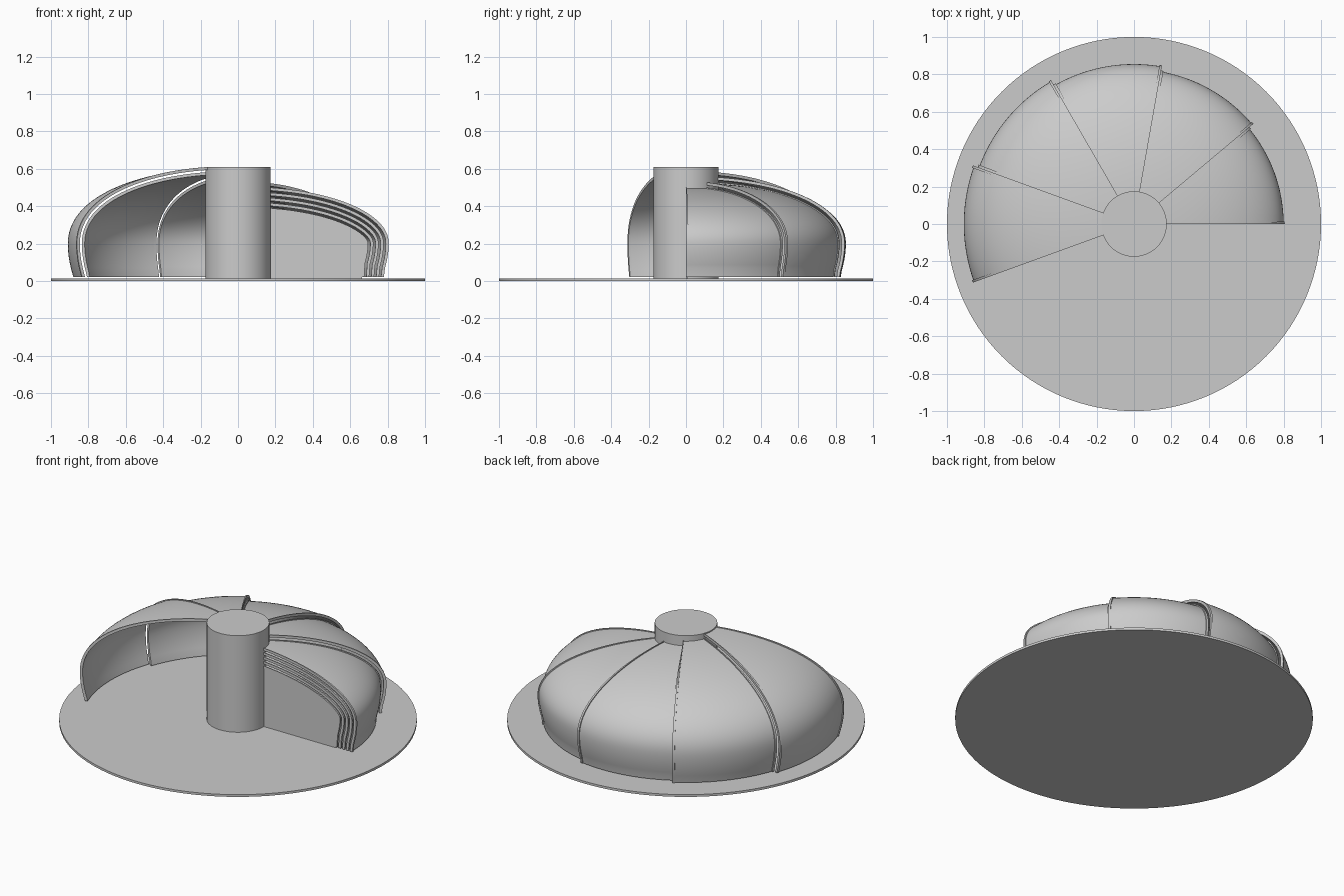
import bpy, bmesh, math
from mathutils import Vector
from mathutils.geometry import interpolate_bezier

if "Cube" in bpy.data.objects:
    bpy.data.objects.remove(bpy.data.objects["Cube"])

COL_R, FLOOR, STEP, THICK, LIP = 0.173, 0.02, 0.0275, 0.010, 0.006

# Master section of the largest shell: shoulder curve, then tucked-in skirt
V = lambda r, z: Vector((r, z))
curve = interpolate_bezier(V(.175, .603), V(.55, .58), V(.91, .45), V(.91, .2), 28)
curve += interpolate_bezier(V(.91, .2), V(.91, .13), V(.895, .07), V(.88, .02), 9)[1:]


def section(inset):
    """Master section moved inward along its normals."""
    pts = []
    for i, p in enumerate(curve):
        d = (curve[min(i + 1, len(curve) - 1)] - curve[max(i - 1, 0)]).normalized()
        q = p - V(-d.y, d.x) * inset
        pts.append([max(q.x, COL_R), max(q.y, FLOOR)])
    pts[0][0] = COL_R
    pts[-1][1] = FLOOR
    return pts


def sweep(bm, outline, a0, a1, steps):
    """Solid made by turning a closed outline from angle a0 to a1."""
    rings = []
    for s in range(steps + 1):
        a = math.radians(a0 + (a1 - a0) * s / steps)
        rings.append([bm.verts.new((r * math.cos(a), r * math.sin(a), z)) for r, z in outline])
    n = len(outline)
    for A, B in zip(rings, rings[1:]):
        for i in range(n):
            j = (i + 1) % n
            bm.faces.new((A[i], A[j], B[j], B[i]))
    h = n // 2
    for R in (rings[0], rings[-1]):
        for i in range(h - 1):
            bm.faces.new((R[i], R[i + 1], R[n - 2 - i], R[n - 1 - i]))


def finish(bm, name, angle=30):
    bmesh.ops.recalc_face_normals(bm, faces=bm.faces)
    me = bpy.data.meshes.new(name)
    bm.to_mesh(me)
    bm.free()
    ob = bpy.data.objects.new(name, me)
    bpy.context.collection.objects.link(ob)
    bpy.ops.object.select_all(action='DESELECT')
    ob.select_set(True)
    bpy.context.view_layer.objects.active = ob
    bpy.ops.object.shade_smooth_by_angle(angle=math.radians(angle))
    return ob


def cylinder(name, radius, z0, z1, sides):
    bm = bmesh.new()
    bmesh.ops.create_cone(bm, cap_ends=True, segments=sides, radius1=radius,
                          radius2=radius, depth=z1 - z0)
    bmesh.ops.translate(bm, vec=(0, 0, (z0 + z1) / 2), verts=bm.verts)
    return finish(bm, name)


# Floor disc and centre column
cylinder("floor_disc", 1.0, 0, 0.014, 128)
cylinder("centre_column", 0.175, 0.01, 0.61, 64)

# Nine telescoping shells: four fanned out, five stacked at the closed end
for k in range(9):
    start = max(0, 160 - 40 * k)
    inset = STEP * k
    wall = section(inset) + section(inset + THICK)[::-1]
    rim = section(inset - LIP) + section(inset + THICK)[::-1]
    bm = bmesh.new()
    sweep(bm, wall, start + 0.9, start + 39.1, 20)
    sweep(bm, rim, start, start + 0.9, 1)
    sweep(bm, rim, start + 39.1, start + 40, 1)
    finish(bm, f"dome_shell_{k + 1}")

# Flat end wall closing the smallest shell
bm = bmesh.new()
pts = section(STEP * 8 + THICK / 2) + [[COL_R, 0.012]]
pts.insert(-1, [pts[-2][0], 0.012])
face = bm.faces.new([bm.verts.new((r, 0.002, z)) for r, z in pts])
ext = bmesh.ops.extrude_face_region(bm, geom=[face])
bmesh.ops.translate(bm, vec=(0, 0.008, 0),
                    verts=[g for g in ext["geom"] if isinstance(g, bmesh.types.BMVert)])
finish(bm, "end_wall")
